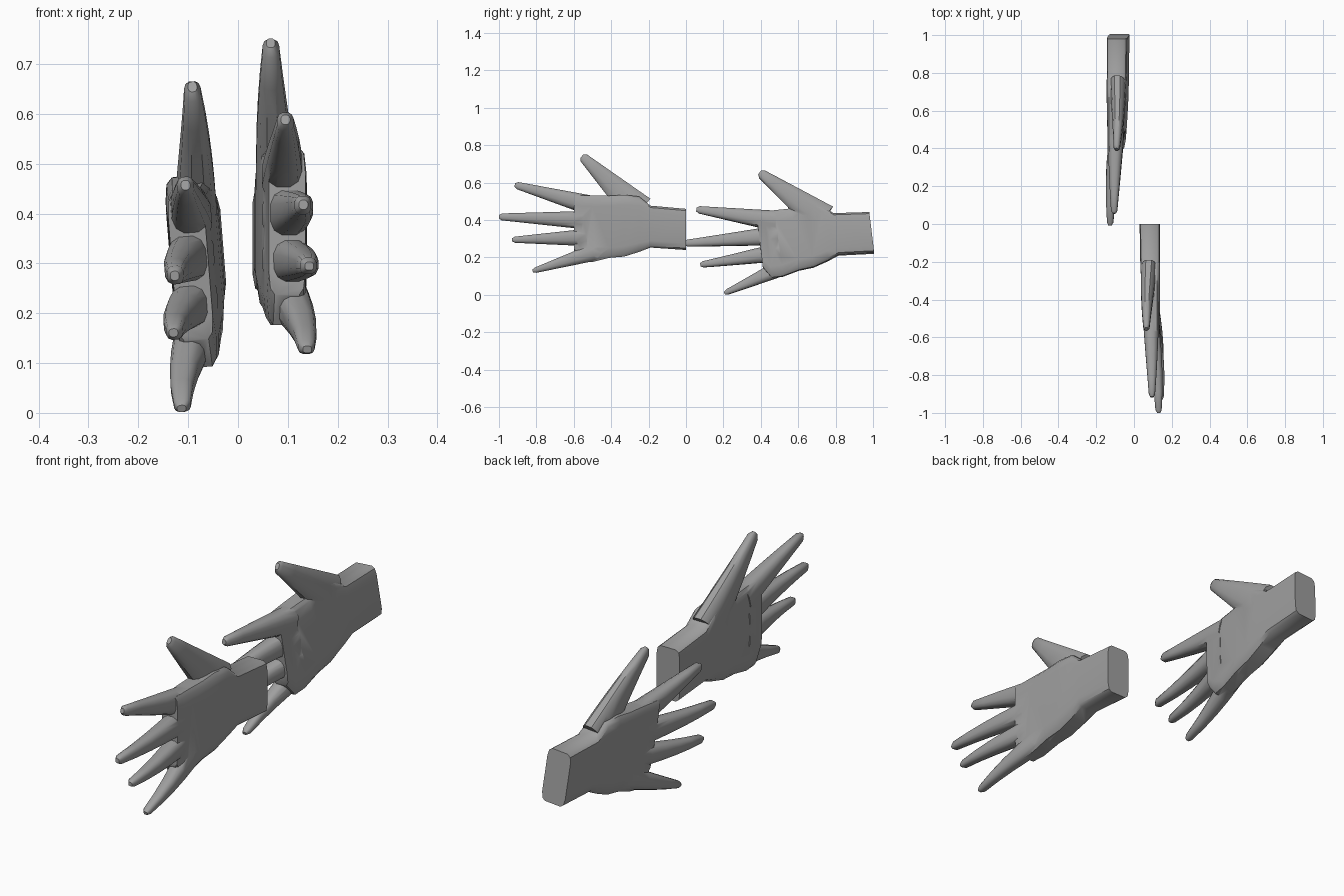
import bpy, bmesh, math
from mathutils import Vector, Matrix

if "Cube" in bpy.data.objects:
    bpy.data.objects.remove(bpy.data.objects["Cube"])

skin = bpy.data.materials.new("grey skin")
skin.diffuse_color = (0.35, 0.35, 0.35, 1)
skin.use_nodes = True
skin.node_tree.nodes["Principled BSDF"].inputs["Base Color"].default_value = skin.diffuse_color


def outline(power):
    """Twelve-point cross-section; a low power gives a boxier one."""
    def bend(v):
        return math.copysign(abs(v) ** power, v)
    angles = [math.radians(15 + 30 * i) for i in range(12)]
    return [(bend(math.cos(a)), bend(math.sin(a))) for a in angles]


def loft(name, profile, up, sections):
    """Tube through sections (centre, half height, half thickness)."""
    bm = bmesh.new()
    rings = [[bm.verts.new(c + up * a * h + Vector((b * t, 0, 0))) for a, b in profile]
             for c, h, t in sections]
    n = len(profile)
    for r, s in zip(rings, rings[1:]):
        for i in range(n):
            bm.faces.new((r[i], r[(i + 1) % n], s[(i + 1) % n], s[i]))
    bm.faces.new(rings[0])
    bm.faces.new(rings[-1])
    bmesh.ops.recalc_face_normals(bm, faces=bm.faces)
    me = bpy.data.meshes.new(name)
    bm.to_mesh(me)
    bm.free()
    me.materials.append(skin)
    ob = bpy.data.objects.new(name, me)
    bpy.context.collection.objects.link(ob)
    return ob


def finger(name, root, root_h, tip, tip_h):
    """Straight tapered finger that bows sideways and ends in a rounded tip."""
    root, tip = Vector(root), Vector(tip)
    d = (tip - root).normalized()
    up = Vector((0, d.z, -d.y)).normalized()
    sections = []
    for k in range(6):
        t = k / 5
        c = root.lerp(tip, t)
        c.x = root.x + (tip.x - root.x) * math.sin(t * math.pi / 2)
        sections.append((c, root_h + (tip_h - root_h) * t, .042 - .025 * t ** 1.3))
    sections.append((tip + d * .016, tip_h * .5, .009))
    return loft(name, outline(.75), up, sections)


# wrist and palm: (y, middle z, half height), thinning towards the knuckles
palm = [(0, .35, .11), (-.19, .365, .112), (-.25, .378, .148), (-.33, .37, .165),
        (-.41, .364, .166), (-.5, .354, .178), (-.56, .354, .178), (-.6, .385, .148)]
hand = loft("right_hand", outline(.3), Vector((0, 0, 1)),
            [(Vector((.084 + .04 * y * y, y, z)), h * 1.01, .055 - .05 * y * y) for y, z, h in palm])

# fingers, each starting inside the palm
fingers = [
    finger("thumb", (.078, -.25, .45), .09, (.066, -.545, .731), .026),
    finger("index_finger", (.089, -.5, .475), .056, (.095, -.9, .584), .02),
    finger("middle_finger", (.09, -.5, .398), .053, (.13, -.984, .417), .019),
    finger("ring_finger", (.09, -.5, .308), .05, (.141, -.914, .295), .017),
    finger("little_finger", (.088, -.42, .25), .055, (.137, -.805, .132), .015),
]

# fuse the fingers into the palm
for f in fingers:
    m = hand.modifiers.new("fuse_" + f.name, "BOOLEAN")
    m.operation, m.solver, m.object = "UNION", "EXACT", f
dg = bpy.context.evaluated_depsgraph_get()
fused = bpy.data.meshes.new_from_object(hand.evaluated_get(dg))
hand.modifiers.clear()
hand.data = fused
for f in fingers:
    bpy.data.objects.remove(f)

# mirrored left hand, tipped downwards and placed behind
left = hand.copy()
left.name = "left_hand"
left.data = fused.copy()
bpy.context.collection.objects.link(left)
left.data.transform(
    Matrix.Translation((-.088, .993, .331)) @ Matrix.Rotation(-.08, 4, "Y")
    @ Matrix.Rotation(.12, 4, "X") @ Matrix.Scale(-1, 4, (1, 0, 0))
    @ Matrix.Translation((-.088, 0, -.35)))
left.data.flip_normals()

# smooth shading with sharp creases
for ob in (hand, left):
    bpy.ops.object.select_all(action="DESELECT")
    ob.select_set(True)
    bpy.context.view_layer.objects.active = ob
    bpy.ops.object.shade_smooth_by_angle(angle=math.radians(40))
